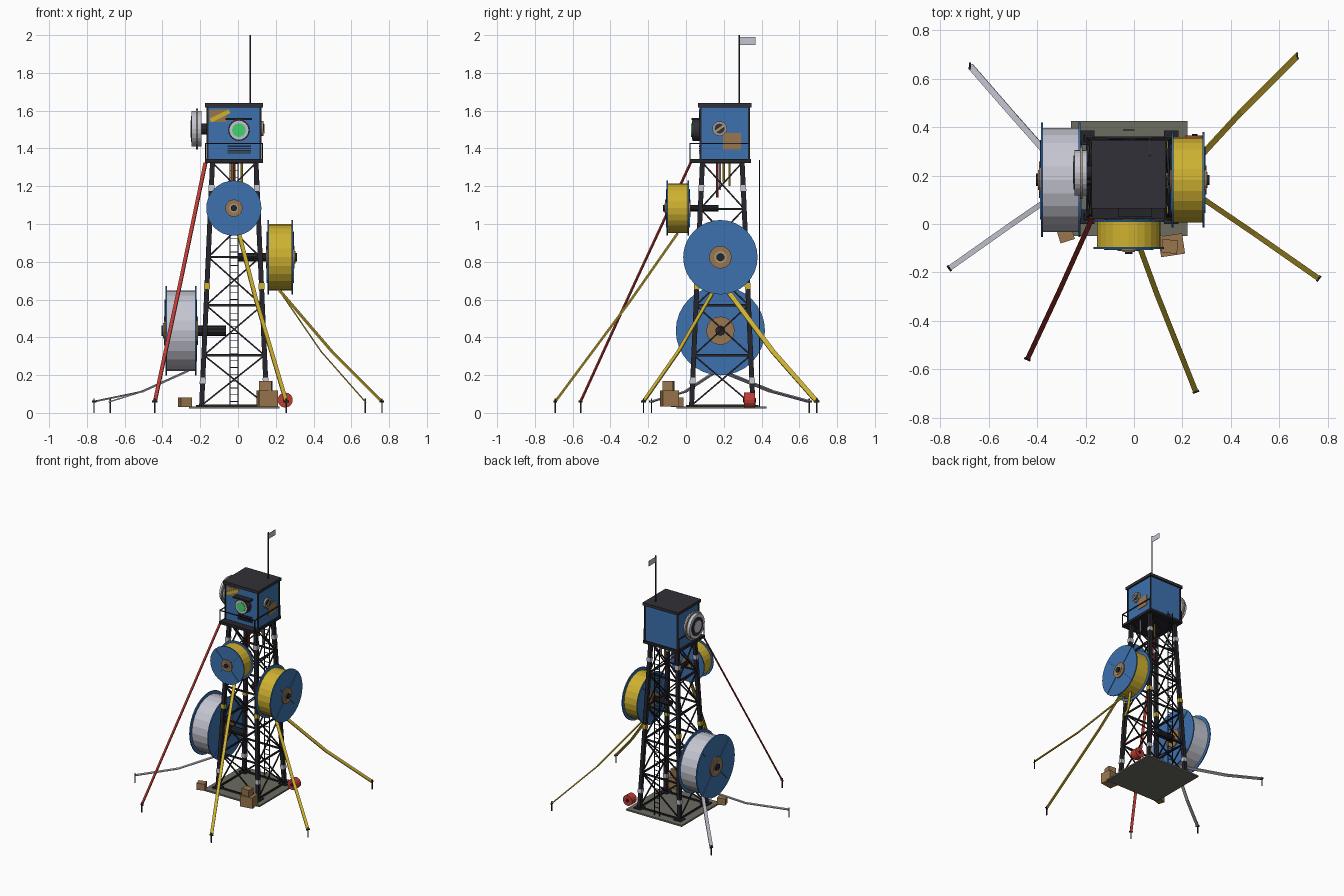
import bpy, bmesh, math
from mathutils import Vector as V, Matrix

if "Cube" in bpy.data.objects:
    bpy.data.objects.remove(bpy.data.objects["Cube"])

COLS = {"black": (.018, .018, .024), "charcoal": (.03, .03, .038), "blue": (.045, .165, .42),
        "yellow": (.62, .44, .03), "pale_grey": (.56, .56, .64), "brown": (.32, .18, .075),
        "red": (.52, .045, .035), "green": (.06, .65, .16), "slab_grey": (.15, .15, .12),
        "tan": (.36, .31, .23)}
MATS = {}
for n, c in COLS.items():
    MATS[n] = bpy.data.materials.new(n)
    MATS[n].diffuse_color = (*c, 1)
PARTS = {}


def bm_for(name, mat):
    return PARTS.setdefault(name, (bmesh.new(), mat))[0]


def box(name, mat, lo, hi, rot=0):
    lo, hi = V(lo), V(hi)
    m = Matrix.Translation((lo + hi) / 2) @ Matrix.Rotation(rot, 4, 'Z') @ Matrix.Diagonal((*(hi - lo), 1))
    bmesh.ops.create_cube(bm_for(name, mat), size=1, matrix=m)


def beam(name, mat, p, q, w, h=None, side=None):
    """Box from p to q; w is the width along side, h the other thickness."""
    p, q = V(p), V(q)
    d = (q - p)
    z = d.normalized()
    ref = V(side) if side else (z.cross(V((0, 0, 1))) if abs(z.z) < .999 else V((1, 0, 0)))
    x = (ref - z * ref.dot(z)).normalized()
    y = z.cross(x)
    m = Matrix((x * w, y * (h or w), d)).transposed().to_4x4()
    m.translation = (p + q) / 2
    bmesh.ops.create_cube(bm_for(name, mat), size=1, matrix=m)


def rod(name, mat, p, q, r, n=24, r2=None):
    p, q = V(p), V(q)
    m = Matrix.Translation((p + q) / 2) @ (q - p).to_track_quat('Z', 'Y').to_matrix().to_4x4()
    bmesh.ops.create_cone(bm_for(name, mat), cap_ends=True, segments=n, radius1=r,
                          radius2=r if r2 is None else r2, depth=(q - p).length, matrix=m)


CX, CY = -.02, .192

# base slab and feet
box("base_slab", "slab_grey", (-.26, -.05, .022), (.22, .425, .034))


def leg(sx, sy, z):
    t = (z - .03) / 1.3
    return V((CX + sx * (.173 - .058 * t), CY + sy * (.163 - .058 * t), z))


# tower legs with coloured bands
corners = [(-1, -1), (1, -1), (1, 1), (-1, 1)]
levels = [.04, .305, .57, .825, 1.08, 1.325]
for sx, sy in corners:
    beam("tower_legs", "black", leg(sx, sy, .03), leg(sx, sy, 1.33), .026, side=(1, 0, 0))
    f = leg(sx, sy, .03)
    box("leg_feet", "black", f - V((.03, .03, 0)), f + V((.03, .03, .012)))
    for z, mat in ((.17, "pale_grey"), (.67, "yellow"), (1.19, "pale_grey")):
        beam("leg_bands_" + mat, mat, leg(sx, sy, z - .016), leg(sx, sy, z + .016), .031, side=(1, 0, 0))
# horizontal and crossed bracing
for i in range(4):
    a, b = corners[i], corners[(i + 1) % 4]
    for k, z in enumerate(levels):
        beam("horizontal_braces", "black", leg(*a, z), leg(*b, z), .011)
        if k < 5:
            beam("cross_braces", "black", leg(*a, z), leg(*b, levels[k + 1]), .008)
            beam("cross_braces", "black", leg(*b, z), leg(*a, levels[k + 1]), .008)

# back ladder
for x in (-.043, .0):
    beam("ladder", "black", (x, .388, .034), (x, .388, 1.34), .005)
for i in range(36):
    z = .06 + i * .036
    beam("ladder", "black", (-.043, .388, z), (0, .388, z), .004)

# cabin, roof, deck, corner trim
box("deck", "black", (-.175, .018, 1.323), (.132, .345, 1.343))
box("cabin", "blue", (-.162, .076, 1.343), (.12, .334, 1.62))
box("roof", "charcoal", (-.175, .063, 1.618), (.132, .346, 1.64))
for x in (-.162, .12):
    for y in (.076, .334):
        box("cabin_trim", "black", (x - .005, y - .005, 1.343), (x + .005, y + .005, 1.62))
# railing around front and sides
R = [(-.172, .335), (-.172, .022), (.129, .022), (.129, .335)]
for i in range(3):
    for z in (1.427,):
        beam("railing", "black", (*R[i], z), (*R[i + 1], z), .006)
for p in R:
    beam("railing", "black", (*p, 1.34), (*p, 1.43), .006)

# front lamp, awning, vent, patches
L = lambda y: (.005, y, 1.497)
rod("lamp_housing", "charcoal", L(.08), L(.034), .057)
rod("lamp_ring", "pale_grey", L(.04), L(.031), .05)
rod("lamp_lens", "green", L(.036), L(.027), .036)
box("lamp_awning", "black", (-.065, .028, 1.55), (.075, .08, 1.561))
for i in range(4):
    box("front_vent", "black", (-.055, .07, 1.372 + i * .012), (.07, .078, 1.379 + i * .012))
box("front_patch", "brown", (-.15, .072, 1.54), (-.06, .078, 1.605))
beam("front_stripe", "yellow", (-.145, .071, 1.548), (-.045, .071, 1.597), .004, .022, side=(0, 1, 0))
# right porthole and patch
P = lambda x: (x, .178, 1.505)
rod("porthole_rim", "tan", P(.11), P(.135), .039, 16)
rod("porthole_glass", "charcoal", P(.13), P(.137), .026, 16)
beam("porthole_bar", "tan", (.138, .15, 1.485), (.138, .206, 1.525), .006, .012, side=(1, 0, 0))
box("side_patch", "brown", (.119, .196, 1.395), (.125, .29, 1.482))
# left dish drum
D = lambda x: (x, .212, 1.503)
rod("dish_mount", "black", D(-.2), D(-.155), .03, 12)
rod("dish_body", "pale_grey", D(-.245), D(-.193), .094)
rod("dish_rim", "tan", D(-.222), D(-.212), .109)
rod("dish_ring", "charcoal", D(-.249), D(-.244), .07)
rod("dish_centre", "pale_grey", D(-.252), D(-.248), .045)
# mast with flag
rod("mast", "charcoal", (.065, .282, 1.635), (.065, .282, 2.0), .005, 8)
box("flag", "pale_grey", (.0635, .284, 1.948), (.0665, .367, 1.99))


# cable drums: axis points out of the tower
def drum(tag, mat, c, axis, length, rf, rc, hub):
    c, a = V(c), V(axis)
    u, w = a.cross(V((0, 0, 1))), V((0, 0, 1))
    e = a * length / 2
    rod(tag + "_drum_core", mat, c - e, c + e, rc)
    for s in (-1, 1):
        p = c + e * s
        rod(tag + "_drum_flanges", "blue", p - a * .004, p + a * .004, rf, 32)
        rod(tag + "_drum_hubs", "brown", p, p + a * s * .012, hub, 16)
        for k in range(4):
            t = math.pi / 4 + k * math.pi / 2
            d = u * math.cos(t) + w * math.sin(t)
            o = a * s * .005
            beam(tag + "_drum_ribs", "blue", p + d * hub + o, p + d * rf * .97 + o, .006, .006, side=a)
    rod(tag + "_axle_cap", "tan", c, c + e + a * .016, hub * .55, 12)
    rod(tag + "_axle", "black", c - e - a * .16, c + e + a * .024, hub * .36, 10)


drum("front", "yellow", (-.022, -.043, 1.084), (0, -1, 0), .112, .146, .131, .046)
drum("right", "yellow", (.2235, .182, .824), (1, 0, 0), .128, .197, .176, .06)
drum("left", "pale_grey", (-.302, .182, .435), (-1, 0, 0), .156, .236, .214, .075)


# strap cables running to ground stakes
def cable(tag, mat, pts, w=.022, side=None):
    if not side:
        d = V(pts[-1]) - V(pts[0])
        side = (-d.y, d.x, 0)
    for p, q in zip(pts, pts[1:]):
        beam(tag + "_cable", mat, p, q, w, .007, side=side)
    e = V(pts[-1])
    beam("ground_stakes", "black", (e.x, e.y, 0), (e.x, e.y, .075), .007)
    s = V(side).normalized() * .014
    beam("ground_stakes", "black", e - s, e + s, .009)


cable("front", "yellow", [(.005, -.045, .95), (.095, -.29, .6), (.255, -.692, .06)])
cable("right_a", "yellow", [(.21, .155, .66), (.497, -.04, .325), (.762, -.225, .06)])
cable("right_b", "yellow", [(.21, .21, .66), (.44, .46, .325), (.673, .693, .06)], .026, (0, 1, 0))
cable("left_a", "pale_grey", [(-.27, .16, .22), (-.51, -.005, .112), (-.762, -.183, .06)])
cable("left_b", "pale_grey", [(-.27, .19, .22), (-.5, .45, .115), (-.676, .652, .06)], .026, (0, 1, 0))
cable("red_guy", "red", [(-.172, .025, 1.325), (-.305, -.27, .69), (-.44, -.558, .06)], .02)

# loose cables hanging under the cabin
for x, y, z, mat in ((-.02, .165, 1.14, "red"), (-.03, .2, 1.22, "yellow"), (.09, .18, 1.18, "pale_grey"),
                     (.02, .23, 1.2, "yellow")):
    rod("hanging_cable_" + mat, mat, (x, y, z), (x, y, 1.325), .006, 8)

# crates and red reel on the ground
box("crate_large", "brown", (.105, -.13, .034), (.205, -.045, .118), .15)
box("crate_small", "brown", (.115, -.12, .118), (.18, -.065, .17), -.1)
box("crate_left", "brown", (-.312, -.072, .03), (-.25, -.02, .082), .3)
rod("red_reel", "red", (.25, .307, .068), (.25, .365, .068), .04, 16)
rod("red_reel_hub", "black", (.25, .301, .068), (.25, .371, .068), .012, 10)

# turn each part into an object
for name, (bm, mat) in PARTS.items():
    me = bpy.data.meshes.new(name)
    bm.to_mesh(me)
    bm.free()
    me.materials.append(MATS[mat])
    bpy.context.collection.objects.link(bpy.data.objects.new(name, me))

for m in bpy.data.materials:
    if m.users and not m.is_grease_pencil:
        m.use_nodes = True
        m.node_tree.nodes["Principled BSDF"].inputs["Base Color"].default_value = m.diffuse_color
